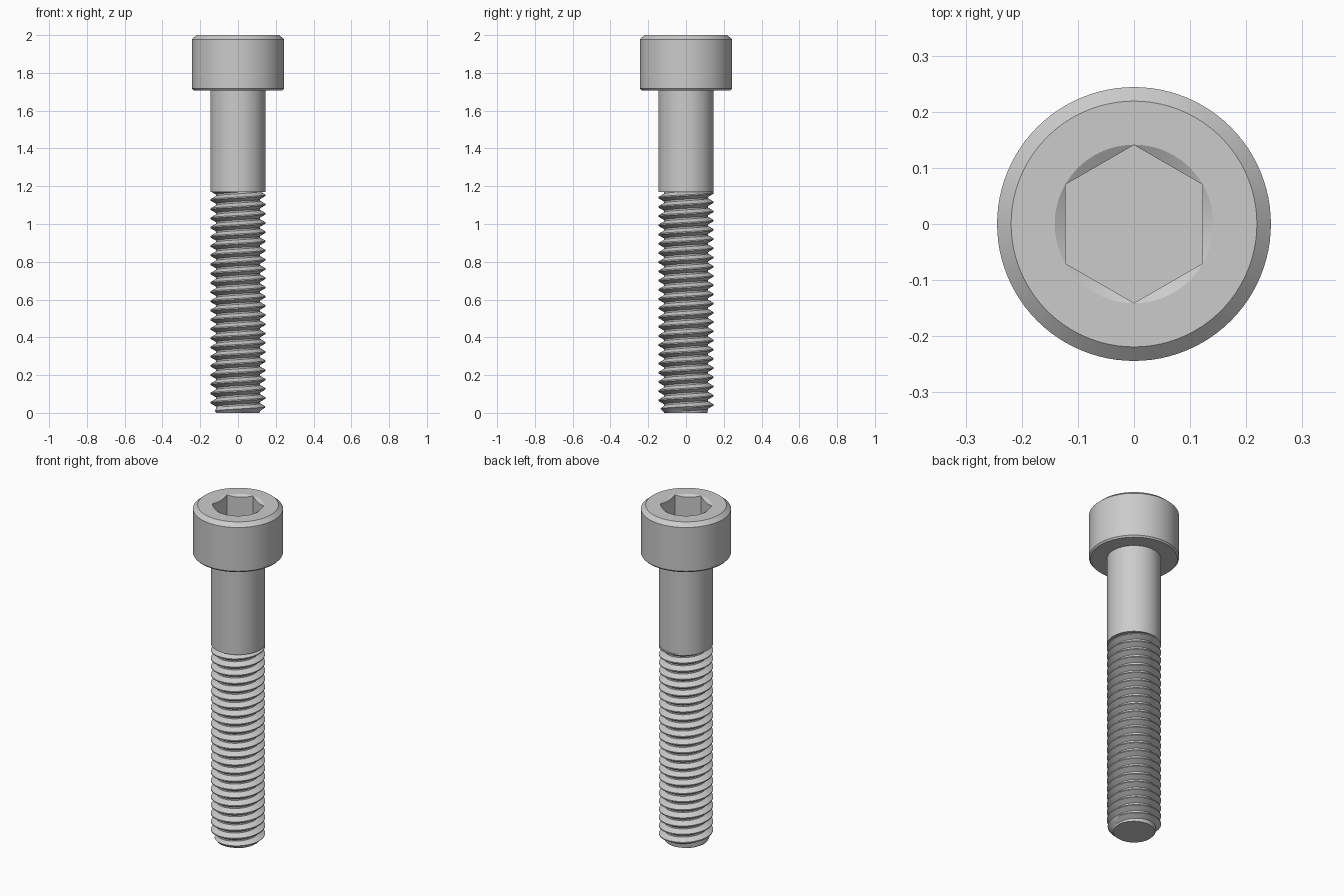
import bpy, bmesh, math
from mathutils import Vector

cube = bpy.data.objects.get("Cube")
if cube:
    bpy.data.objects.remove(cube)

MM = 2 / 41              # one millimetre in model units
PITCH = MM               # thread pitch
R = 3 * MM               # shank radius
ROOT = 2.387 * MM        # thread root radius
HEAD_Z = 35 * MM         # underside of the head
THREAD_TOP = 24 * MM
TIP = 0.112              # radius of the chamfered end
SEG = 96

steel = bpy.data.materials.new("grey steel")
steel.use_nodes = True
GREY = (0.6, 0.6, 0.6, 1)
steel.diffuse_color = GREY
steel.node_tree.nodes["Principled BSDF"].inputs["Base Color"].default_value = GREY


def add_object(name, bm):
    bmesh.ops.recalc_face_normals(bm, faces=bm.faces)
    mesh = bpy.data.meshes.new(name)
    bm.to_mesh(mesh)
    bm.free()
    mesh.materials.append(steel)
    obj = bpy.data.objects.new(name, mesh)
    bpy.context.collection.objects.link(obj)
    return obj


def activate(obj):
    bpy.ops.object.select_all(action='DESELECT')
    obj.select_set(True)
    bpy.context.view_layer.objects.active = obj


def smooth(obj):
    activate(obj)
    bpy.ops.object.shade_smooth_by_angle(angle=math.radians(25))


def turned(name, profile, seg=SEG, turn=0.0):
    """Solid of revolution from (radius, z) points, capped at both ends."""
    bm = bmesh.new()
    rings = [[bm.verts.new((r * math.cos(turn + math.tau * i / seg),
                            r * math.sin(turn + math.tau * i / seg), z))
              for i in range(seg)] for r, z in profile]
    for a, b in zip(rings, rings[1:]):
        for i in range(seg):
            j = (i + 1) % seg
            bm.faces.new((a[i], a[j], b[j], b[i]))
    bm.faces.new(rings[0])
    bm.faces.new(rings[-1])
    return add_object(name, bm)


def cut(target, cutter):
    activate(target)
    mod = target.modifiers.new("cut", 'BOOLEAN')
    mod.operation = 'DIFFERENCE'
    mod.solver = 'EXACT'
    mod.object = cutter
    bpy.ops.object.modifier_apply(modifier=mod.name)
    bpy.data.objects.remove(cutter)


# Head and plain shank, turned in one piece
head = turned("head_and_shank", [
    (R, THREAD_TOP), (R, HEAD_Z), (0.236, HEAD_Z), (0.244, HEAD_Z + 0.009),
    (0.244, 1.978), (0.219, 2.0)])

# Hexagonal socket with a shallow countersink that scallops its rim
corner = 2.5 * MM / math.cos(math.pi / 6)
cut(head, turned("hex_cutter", [(corner, 2 - 3 * MM), (corner, 2.1)], 6, math.pi / 2))
rise = math.tan(math.radians(30))
cut(head, turned("countersink_cutter", [
    (0.07, 2 - (corner - 0.07) * rise), (corner + 0.0005, 2.0), (corner + 0.0005, 2.05)]))
smooth(head)

# Right-hand thread: helical sheet of crests and roots, trimmed flat at both ends
PHASE = 0.03
flank = (R - ROOT) * math.tan(math.pi / 6)
crest = PITCH / 16
section = [(R, -crest), (R, crest), (ROOT, crest + flank), (ROOT, PITCH - crest - flank)]
bm = bmesh.new()
turns = range(-2, 26)
columns = []
for i in range(SEG + 1):
    a = math.tau * i / SEG
    column = []
    for k in turns:
        for r, dz in section:
            z = PHASE + PITCH * (k + i / SEG) + dz
            r = min(r, TIP + max(z, 0) * 1.1)
            column.append(bm.verts.new((r * math.cos(a), r * math.sin(a), z)))
    columns.append(column)
for a, b in zip(columns, columns[1:]):
    for j in range(len(a) - 1):
        bm.faces.new((a[j], b[j], b[j + 1], a[j + 1]))
bmesh.ops.remove_doubles(bm, verts=bm.verts, dist=1e-5)
for z, direction in ((0.0, -1), (THREAD_TOP, 1)):
    bmesh.ops.bisect_plane(bm, geom=bm.verts[:] + bm.edges[:] + bm.faces[:],
                           plane_co=Vector((0, 0, z)),
                           plane_no=Vector((0, 0, direction)), clear_outer=True)
    rim = [e for e in bm.edges if e.is_boundary
           and all(abs(v.co.z - z) < 1e-4 for v in e.verts)]
    bmesh.ops.holes_fill(bm, edges=rim, sides=0)
smooth(add_object("thread", bm))
